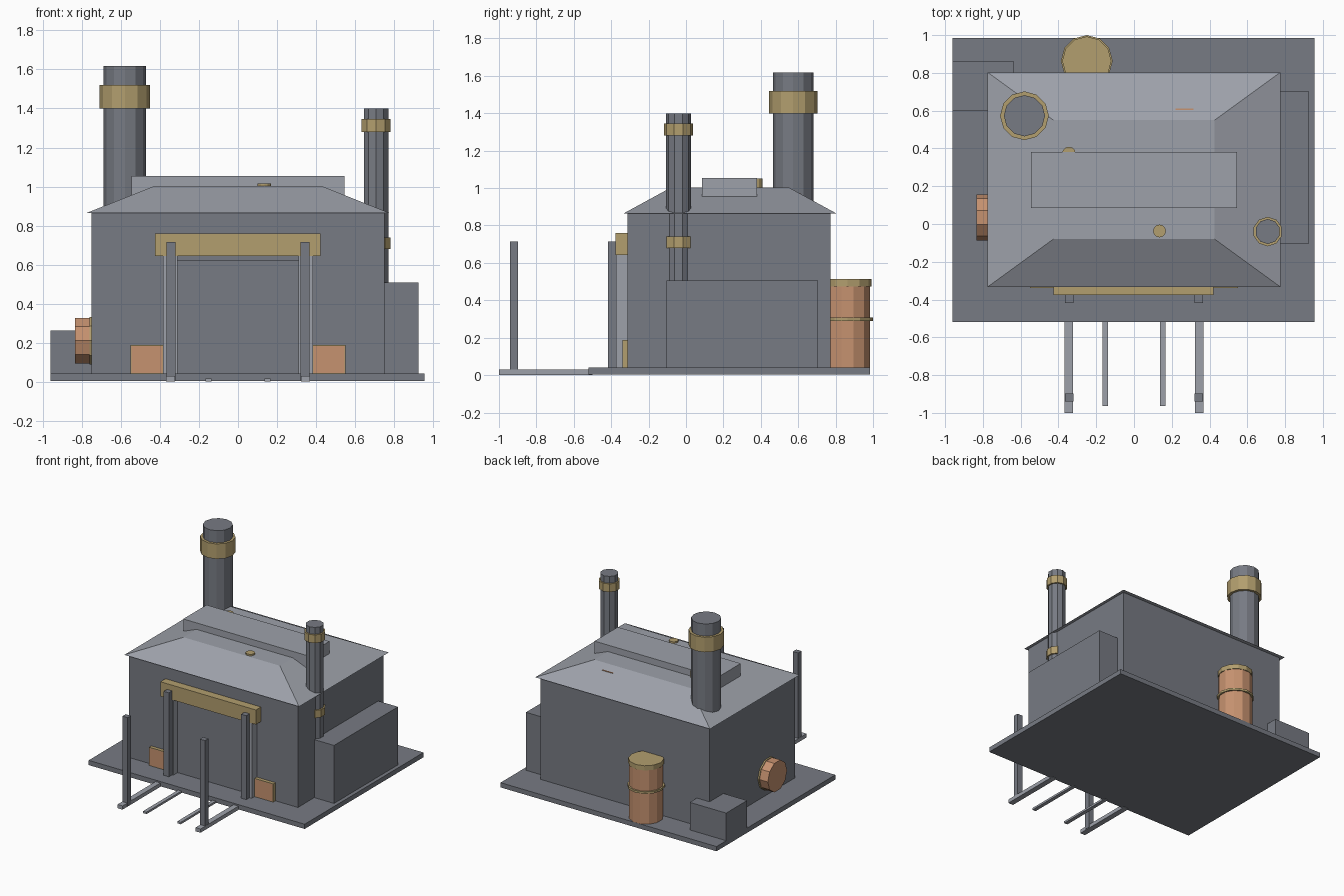
import bpy, bmesh, math
from mathutils import Matrix, Vector

if "Cube" in bpy.data.objects:
    bpy.data.objects.remove(bpy.data.objects["Cube"])


def material(name, rgb):
    m = bpy.data.materials.new(name)
    m.diffuse_color = (*rgb, 1)
    m.use_nodes = True
    m.node_tree.nodes["Principled BSDF"].inputs["Base Color"].default_value = m.diffuse_color
    return m


WALL = material("dark grey", (0.185, 0.197, 0.227))
LIGHT = material("light grey", (0.337, 0.356, 0.40))
BRASS = material("brass", (0.445, 0.342, 0.156))
COPPER = material("copper", (0.565, 0.287, 0.162))


def finish(bm, name, *mats):
    bmesh.ops.recalc_face_normals(bm, faces=bm.faces)
    me = bpy.data.meshes.new(name)
    bm.to_mesh(me)
    bm.free()
    for m in mats:
        me.materials.append(m)
    ob = bpy.data.objects.new(name, me)
    bpy.context.collection.objects.link(ob)
    return ob


def box_bm(x0, x1, y0, y1, z0, z1):
    bm = bmesh.new()
    bmesh.ops.create_cube(bm, size=1)
    for v in bm.verts:
        v.co = Vector((x0 if v.co.x < 0 else x1,
                       y0 if v.co.y < 0 else y1,
                       z0 if v.co.z < 0 else z1))
    return bm


def box(name, mat, *dims):
    return finish(box_bm(*dims), name, mat)


def cyl(name, mat, x, y, z0, z1, r, n=12, turn=0.0):
    bm = bmesh.new()
    bmesh.ops.create_cone(bm, cap_ends=True, segments=n, radius1=r, radius2=r, depth=z1 - z0,
                          matrix=Matrix.Translation((x, y, (z0 + z1) / 2)) @ Matrix.Rotation(turn, 4, 'Z'))
    return finish(bm, name, mat)


def wall_disc(name, mat, x0, x1, y, z, r, n=10):
    # disc lying along the x axis, corners pointing to the front and back
    bm = bmesh.new()
    bmesh.ops.create_cone(bm, cap_ends=True, segments=n, radius1=r, radius2=r, depth=x1 - x0)
    for v in bm.verts:
        c = v.co.copy()
        v.co = Vector((c.z + (x0 + x1) / 2, c.y, c.x))
    a = max(bm.verts, key=lambda v: v.co.z).co
    off = 0 if abs(a.y) > 0.01 else math.pi / n
    bmesh.ops.rotate(bm, verts=bm.verts, matrix=Matrix.Rotation(off, 3, 'X'))
    bmesh.ops.translate(bm, verts=bm.verts, vec=(0, y, z))
    return finish(bm, name, mat)


# ground slab and main hall
box("base_slab", WALL, -0.96, 0.955, -0.52, 0.985, 0.004, 0.042)
box("main_hall", WALL, -0.75, 0.75, -0.312, 0.772, 0.04, 0.867)

# hipped roof with a flat top
bm = box_bm(-0.775, 0.775, -0.333, 0.803, 0.865, 1.003)
for v in bm.verts:
    if v.co.z > 0.9:
        v.co.x = math.copysign(0.427, v.co.x)
        v.co.y = -0.08 if v.co.y < 0 else 0.55
finish(bm, "roof", LIGHT)
box("roof_monitor", LIGHT, -0.545, 0.545, 0.085, 0.38, 0.953, 1.055)
cyl("roof_cap_front", BRASS, 0.135, -0.037, 0.99, 1.015, 0.034)
cyl("roof_cap_back", BRASS, -0.345, 0.373, 0.99, 1.05, 0.036)
box("roof_slot", COPPER, 0.22, 0.315, 0.604, 0.611, 0.94, 0.975)

# chimneys with brass collars
cyl("large_chimney", WALL, -0.58, 0.573, 0.82, 1.617, 0.109)
cyl("large_chimney_collar", BRASS, -0.58, 0.573, 1.40, 1.52, 0.129)
cyl("small_chimney", WALL, 0.708, -0.04, 0.45, 1.40, 0.066, 10)
cyl("small_chimney_upper_collar", BRASS, 0.708, -0.04, 1.28, 1.345, 0.078, 10)
cyl("small_chimney_lower_collar", BRASS, 0.708, -0.04, 0.68, 0.74, 0.078, 10)

# side annexes
box("right_annex", WALL, 0.74, 0.925, -0.105, 0.705, 0.04, 0.507)
box("rear_left_crate", WALL, -0.96, -0.637, 0.597, 0.862, 0.04, 0.263)

# rear tank
cyl("tank_body", COPPER, -0.25, 0.863, 0.04, 0.478, 0.125, 12, math.radians(15))
cyl("tank_lid", BRASS, -0.25, 0.863, 0.475, 0.513, 0.13)
cyl("tank_band", BRASS, -0.25, 0.863, 0.29, 0.307, 0.137)

# round fitting on the left wall
wall_disc("gauge_body", COPPER, -0.835, -0.745, 0.035, 0.21, 0.122)
wall_disc("gauge_flange", BRASS, -0.762, -0.745, 0.035, 0.21, 0.128)

# doorway
box("door_lintel", BRASS, -0.425, 0.422, -0.376, -0.305, 0.643, 0.76)
box("door_panel", WALL, -0.312, 0.312, -0.322, -0.305, 0.04, 0.62)

for s, side in ((-1, "left"), (1, "right")):
    def mbox(name, mat, x0, x1, *rest):
        a, b = sorted((s * x0, s * x1))
        return box(f"{side}_{name}", mat, a, b, *rest)

    mbox("door_jamb", LIGHT, 0.31, 0.385, -0.375, -0.305, 0.04, 0.645)
    mbox("inner_post", WALL, 0.32, 0.366, -0.418, -0.375, 0.008, 0.715)
    mbox("outer_post", WALL, 0.32, 0.366, -0.94, -0.898, 0.005, 0.715)
    mbox("long_rail", LIGHT, 0.324, 0.368, -1.0, -0.5, 0.0, 0.03)
    mbox("short_rail", LIGHT, 0.137, 0.167, -0.963, -0.5, 0.0, 0.016)

    # wall hatch: brass frame with an inset copper front
    a, b = sorted((s * 0.383, s * 0.55))
    bm = box_bm(a, b, -0.34, -0.305, 0.04, 0.188)
    bm.normal_update()
    front = min(bm.faces, key=lambda f: f.calc_center_median().y)
    bmesh.ops.inset_individual(bm, faces=[front], thickness=0.007)
    front.material_index = 1
    finish(bm, f"{side}_wall_hatch", BRASS, COPPER)
